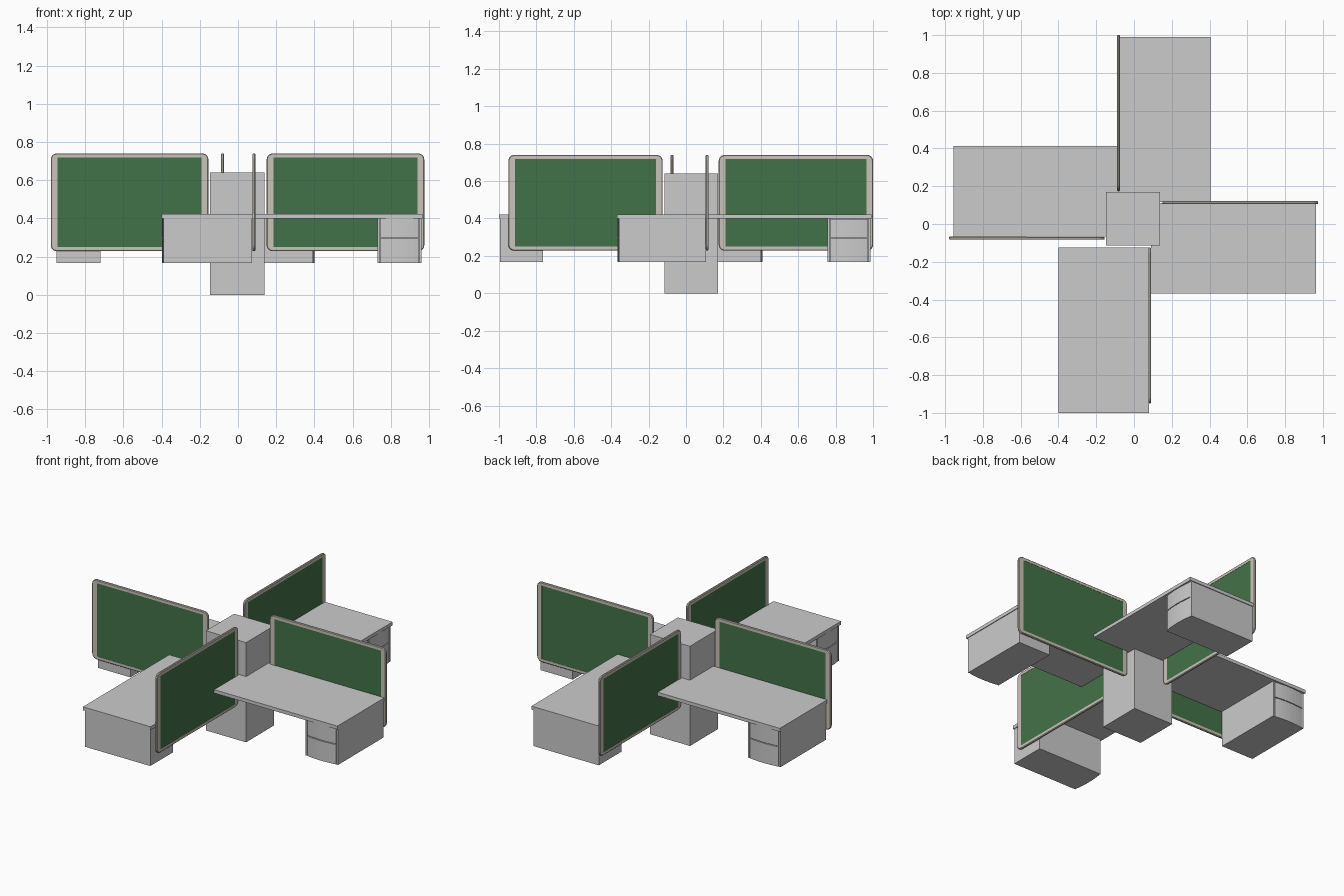
import bpy, bmesh, math
from mathutils import Matrix, Vector

if "Cube" in bpy.data.objects:
    bpy.data.objects.remove(bpy.data.objects["Cube"])


def material(name, color):
    m = bpy.data.materials.new(name)
    m.diffuse_color = color
    m.use_nodes = True
    m.node_tree.nodes["Principled BSDF"].inputs["Base Color"].default_value = m.diffuse_color
    return m


GREEN = material("green_fabric", (0.055, 0.17, 0.065, 1))
BEIGE = material("beige_trim", (0.60, 0.56, 0.49, 1))


def finish(bm, name, matrix=Matrix(), mat=None):
    bmesh.ops.remove_doubles(bm, verts=bm.verts, dist=1e-5)
    bmesh.ops.recalc_face_normals(bm, faces=bm.faces)
    me = bpy.data.meshes.new(name)
    bm.to_mesh(me)
    bm.free()
    ob = bpy.data.objects.new(name, me)
    ob.matrix_world = matrix
    if mat:
        me.materials.append(mat)
    bpy.context.collection.objects.link(ob)
    return ob


def box(name, lo, hi, matrix=Matrix(), mat=None):
    lo, hi = Vector(lo), Vector(hi)
    bm = bmesh.new()
    bmesh.ops.create_cube(bm, size=1)
    bmesh.ops.scale(bm, vec=hi - lo, verts=bm.verts)
    bmesh.ops.translate(bm, vec=(lo + hi) / 2, verts=bm.verts)
    return finish(bm, name, matrix, mat)


def rounded_rect(hx, hz, r, n=6):
    pts = []
    for i, (sx, sz) in enumerate([(1, 1), (-1, 1), (-1, -1), (1, -1)]):
        for k in range(n + 1):
            a = math.pi / 2 * (i + k / n)
            pts.append((sx * (hx - r) + r * math.cos(a), sz * (hz - r) + r * math.sin(a)))
    return pts


def screen_frame(name, hx, hz, bx, bz, t, matrix):
    # rounded outer edge, square opening
    rings = [(0, -t * 0.5), (0.004, -t), (1, -t), (1, t), (0.004, t), (0, t * 0.5)]
    bm = bmesh.new()
    loops = []
    for inset, y in rings:
        if inset == 1:
            pts = rounded_rect(hx - bx, hz - bz, 0)
        else:
            pts = rounded_rect(hx - inset, hz - inset, 0.032 - inset)
        loops.append([bm.verts.new((x, y, z)) for x, z in pts])
    n = len(loops[0])
    for i in range(len(loops)):
        a, b = loops[i], loops[(i + 1) % len(loops)]
        for k in range(n):
            j = (k + 1) % n
            bm.faces.new((a[k], a[j], b[j], b[k]))
    bmesh.ops.dissolve_degenerate(bm, dist=1e-5, edges=bm.edges)
    return finish(bm, name, matrix, BEIGE)


def drawer_front(name, u0, u1, v, bow, z0, z1, matrix, n=8):
    # plate whose face bows gently outwards
    outline = [(u1, v + 0.01), (u0, v + 0.01)]
    for k in range(n + 1):
        s = k / n
        outline.append((u0 + (u1 - u0) * s, v - bow * (1 - (2 * s - 1) ** 2)))
    bm = bmesh.new()
    face = bm.faces.new([bm.verts.new((u, w, z0)) for u, w in outline])
    up = bmesh.ops.extrude_face_region(bm, geom=[face])["geom"]
    bmesh.ops.translate(bm, vec=(0, 0, z1 - z0),
                        verts=[g for g in up if isinstance(g, bmesh.types.BMVert)])
    return finish(bm, name, matrix)


# central column
box("centre_column", (-0.147, -0.115, 0), (0.138, 0.17, 0.64))

# side, turn, desk centre, screen centre
stations = [
    ("east", 0, (0.527, -0.129), (0.5625, 0.113)),
    ("north", 90, (0.164, 0.553), (-0.082, 0.5875)),
    ("west", 180, (-0.518, 0.173), (-0.5675, -0.075)),
    ("south", 270, (-0.161, -0.5625), (0.083, -0.5375)),
]

for side, turn, desk, screen in stations:
    rot = Matrix.Rotation(math.radians(turn), 4, 'Z')
    md = Matrix.Translation((*desk, 0)) @ rot
    ms = Matrix.Translation((*screen, 0.484)) @ rot

    # desktop
    box(side + "_desktop", (-0.4375, -0.24, 0.4), (0.4375, 0.24, 0.422), md)

    # drawer pedestal: body, side rails and two bowed fronts
    u0, u1, z0 = 0.203, 0.433, 0.167
    box(side + "_pedestal", (u0, -0.218, z0), (u1, 0.235, 0.4), md)
    for tag, a in (("inner", u0), ("outer", u1 - 0.01)):
        box(f"{side}_pedestal_{tag}_edge", (a, -0.228, z0), (a + 0.01, -0.218, 0.4), md)
    for tag, a, b in (("lower", z0, 0.294), ("upper", 0.299, 0.398)):
        drawer_front(f"{side}_{tag}_drawer", u0 + 0.013, u1 - 0.013, -0.228, 0.008, a, b, md)

    # privacy screen
    screen_frame(side + "_screen_frame", 0.4125, 0.256, 0.035, 0.021, 0.0075, ms)
    box(side + "_screen_fabric", (-0.378, -0.006, -0.2355), (0.378, 0.006, 0.2355), ms, GREEN)
